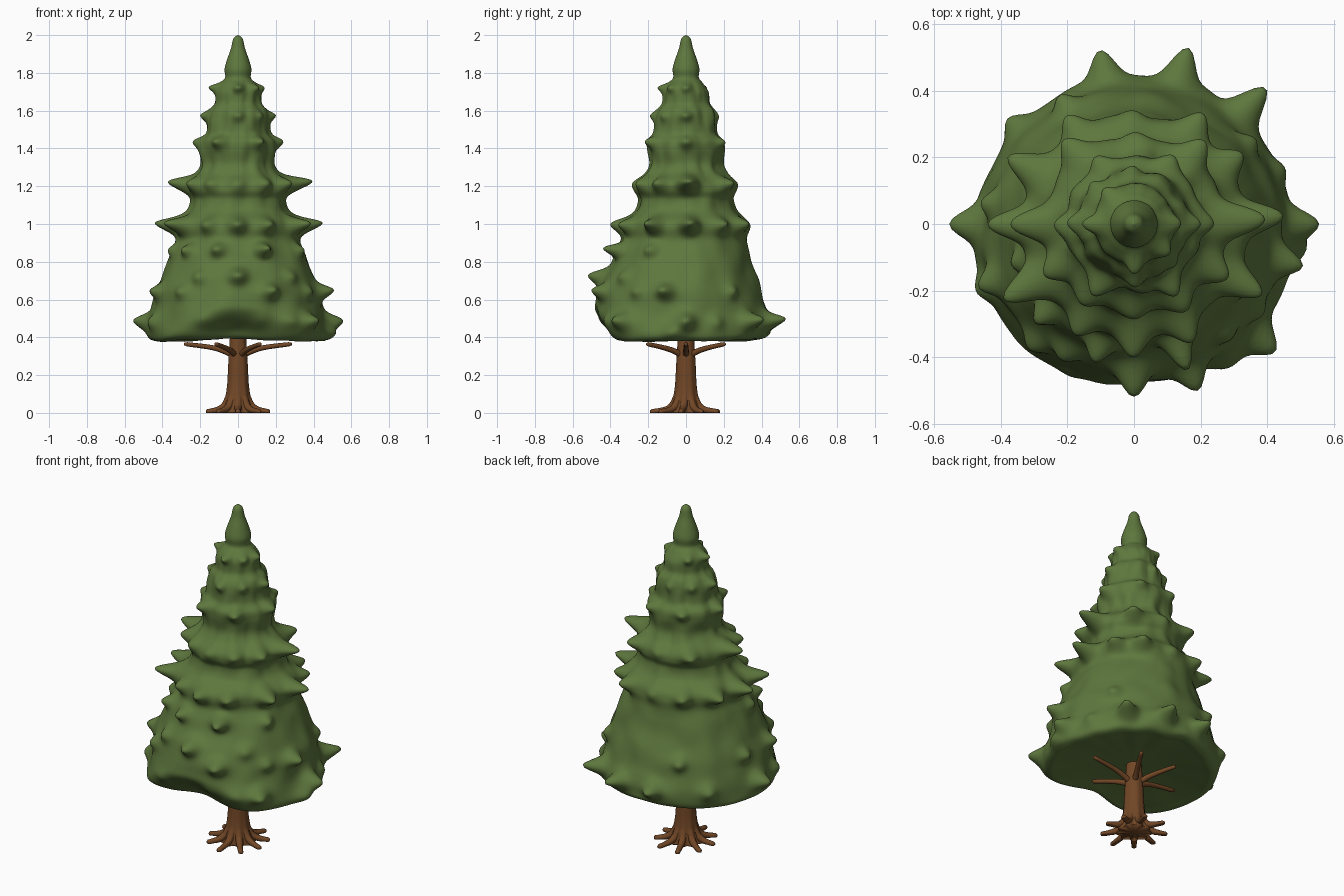
import bpy, bmesh, math
from mathutils import Vector, noise

if "Cube" in bpy.data.objects:
    bpy.data.objects.remove(bpy.data.objects["Cube"])


def material(name, rgb):
    m = bpy.data.materials.new(name)
    m.diffuse_color = (*rgb, 1)
    m.use_nodes = True
    m.node_tree.nodes["Principled BSDF"].inputs["Base Color"].default_value = m.diffuse_color
    return m


green = material("pine green", (0.112, 0.185, 0.047))
brown = material("bark brown", (0.165, 0.062, 0.019))


def finish(bm, name, mat):
    bmesh.ops.recalc_face_normals(bm, faces=bm.faces)
    me = bpy.data.meshes.new(name)
    bm.to_mesh(me)
    bm.free()
    me.materials.append(mat)
    for p in me.polygons:
        p.use_smooth = True
    ob = bpy.data.objects.new(name, me)
    bpy.context.collection.objects.link(ob)
    return ob


def loft(bm, rings):
    """Skin a list of closed rings of points and cap both ends."""
    vr = [[bm.verts.new(p) for p in ring] for ring in rings]
    n = len(vr[0])
    for a, b in zip(vr, vr[1:]):
        for j in range(n):
            k = (j + 1) % n
            bm.faces.new((a[j], a[k], b[k], b[j]))
    for ring in (vr[0], vr[-1]):
        c = bm.verts.new(sum((v.co for v in ring), Vector()) / n)
        for j in range(n):
            bm.faces.new((ring[j], ring[(j + 1) % n], c))


def catmull(pts, steps):
    """Smooth path through a few points."""
    p = [Vector(q) for q in pts]
    p = [p[0]] + p + [p[-1]]
    out = []
    for i in range(1, len(p) - 2):
        a, b, c, d = p[i - 1:i + 3]
        for s in range(steps):
            t = s / steps
            out.append(0.5 * (2 * b + (c - a) * t + (2 * a - 5 * b + 4 * c - d) * t * t
                              + (3 * b - a - 3 * c + d) * t ** 3))
    return out + [p[-1]]


def clamp(x):
    x = max(0, min(1, x))
    return x * x * (3 - 2 * x)


# ---- Foliage: tiered profile (radius, height), underside first ----
STEPS, SIDES = 8, 208
UNDER = 3 * STEPS
profile = catmull([
    (0.01, 0.42), (0.2, 0.41), (0.38, 0.385), (0.44, 0.378), (0.472, 0.405),
    (0.468, 0.48), (0.445, 0.58), (0.425, 0.66), (0.39, 0.75), (0.36, 0.83),
    (0.33, 0.91), (0.325, 0.97), (0.31, 1.02), (0.265, 1.075), (0.25, 1.13),
    (0.262, 1.175), (0.252, 1.22), (0.212, 1.27), (0.192, 1.32), (0.202, 1.39),
    (0.198, 1.44), (0.17, 1.48), (0.162, 1.55), (0.15, 1.60), (0.124, 1.64),
    (0.118, 1.70), (0.09, 1.745), (0.068, 1.775), (0.071, 1.82), (0.058, 1.87),
    (0.037, 1.93), (0.025, 1.98), (0.003, 2.0)], STEPS)

# Branch tips per tier: height, tip width, then (angle, tip radius)
lower_tiers = [
    (0.42, 0.050, [(-8, .52)]),
    (0.48, 0.042, [(0, .56), (180, .56), (46, .57), (73, .55), (101, .53), (140, .49),
                   (-42, .57), (-57, .51), (-75, .47), (-112, .50), (-157, .52), (20, .49)]),
    (0.64, 0.036, [(-14, .52), (-69, .53), (-130, .49), (-158, .50), (172, .47),
                   (-35, .48), (35, .45), (120, .45)]),
    (0.72, 0.038, [(-90, .52), (-118, .47), (-50, .46)]),
    (0.86, 0.032, [(-106, .43), (-70, .47), (-135, .42), (-30, .40), (-162, .39)]),
]
upper_tiers = [
    (0.99, 0.038, [(3, .45), (-29, .44), (-64, .40), (-90, .40), (-118, .38), (-150, .45),
                   (180, .44), (152, .43), (122, .38), (90, .34), (58, .38), (33, .39)]),
    (1.21, 0.038, [(2, .39), (180, .37), (-58, .30), (-122, .29), (-90, .28), (-30, .32),
                   (-150, .31), (130, .33), (50, .33), (90, .28)]),
    (1.43, 0.030, [(0, .24), (180, .24), (-60, .25), (-120, .25), (60, .24), (120, .24)]),
    (1.57, 0.026, [(0, .20), (180, .20), (-90, .19), (90, .17), (-45, .18), (135, .18)]),
    (1.72, 0.022, [(0, .14), (180, .155), (-90, .15), (-40, .14), (130, .14)]),
]


def base_radius(a, r, z):
    # lower half bulges toward the front
    lean = clamp((1.1 - z) / 0.45) * min(1, r / 0.3)
    return r - 0.03 * math.sin(a) * lean


tips = []
for z, w, group in lower_tiers + upper_tiers:
    r0 = min(profile[UNDER:], key=lambda p: abs(p.y - z)).x
    for deg, tip in group:
        a = math.radians(deg)
        tips.append((a, z, w, max(0.015, tip - base_radius(a, r0, z))))

rings = []
for i, p in enumerate(profile):
    r, z = p
    near = [t for t in tips if abs(t[1] - z) < 0.14]
    ring = []
    for j in range(SIDES):
        a = 2 * math.pi * j / SIDES
        c, s = math.cos(a), math.sin(a)
        out = 0
        for ta, tz, w, h in near:
            da = (a - ta + math.pi) % (2 * math.pi) - math.pi
            if abs(da) > 1:
                continue
            x, dz = da * max(r, 0.05), z - tz
            d2 = (x * x + dz * dz) / (w * w)
            wide = (x * x / 5 + dz * dz / 1.5) / (w * w)
            out += h * (0.82 * math.exp(-d2) + 0.18 * math.exp(-wide))
        wob = noise.noise(Vector((3 * c, 3 * s, z * 7)))
        out += 0.016 * clamp((r - 0.05) / 0.15) * wob
        if i < UNDER:
            out *= (r / 0.46) ** 3
        rr = base_radius(a, r, z) + out
        # tips curl upward
        zz = z + 0.12 * max(out, 0) * (i >= UNDER)
        # wavy hem with an arched notch at the front, lifted slightly at the back
        edge = min(1, r / 0.4) ** 2
        hem = math.exp(-((z - 0.39) / 0.07) ** 2) * edge
        da = (a + math.pi / 2 + math.pi) % (2 * math.pi) - math.pi
        notch = math.exp(-(da / 0.55) ** 2)
        arch = 0.57 - 0.14 * min(1, abs(da) / 0.8) ** 2
        rr -= 0.15 * notch * clamp((arch - z) / 0.17) * edge
        zz += hem * (0.02 * notch + 0.018 * max(0, s) ** 4 + 0.012 * wob)
        ring.append((rr * c, rr * s, zz))
    rings.append(ring)
bm = bmesh.new()
loft(bm, rings)
finish(bm, "foliage", green)


# ---- Wood ----
def tube(bm, pts, r0, r1, sides=12):
    """Tapered limb along a smooth path, kept above the ground."""
    path = catmull(pts, 6)
    n = len(path) - 1
    rings = []
    for i, c in enumerate(path):
        d = (path[min(i + 1, n)] - path[max(i - 1, 0)]).normalized()
        u = d.cross(Vector((0, 0, 1))).normalized()
        v = u.cross(d)
        t = i / n
        r = (r0 + (r1 - r0) * t) * (0.6 if i == n else 1)
        ring = [c + r * (u * math.cos(2 * math.pi * k / sides)
                         + v * math.sin(2 * math.pi * k / sides)) for k in range(sides)]
        rings.append([Vector((q.x, q.y, max(q.z, 0))) for q in ring])
    loft(bm, rings)


# Trunk with a ribbed, flared foot
ROOTS = 9
START = -math.pi / 2
bm = bmesh.new()
rings = []
for r, z in catmull([(0.09, 0), (0.082, 0.03), (0.067, 0.08), (0.057, 0.15), (0.052, 0.25),
                     (0.046, 0.35), (0.04, 0.45)], 5):
    ring = []
    for j in range(72):
        a = 2 * math.pi * j / 72
        rr = r * (1 + (0.008 + 0.1 * math.exp(-z / 0.06)) * math.cos(ROOTS * (a - START)))
        ring.append((rr * math.cos(a), rr * math.sin(a), z))
    rings.append(ring)
loft(bm, rings)
finish(bm, "trunk", brown)

# Roots spreading over the ground
bm = bmesh.new()
for k in range(ROOTS):
    a = START + 2 * math.pi * k / ROOTS
    reach = 0.18 + 0.01 * math.cos(5 * k)
    c, s = math.cos(a), math.sin(a)
    tube(bm, [(x * c, x * s, z) for x, z in
              ((0.042, 0.09), (0.07, 0.04), (0.11, 0.016), (reach, 0.005))], 0.024, 0.013)
finish(bm, "roots", brown)

# Six bare branches below the foliage
bm = bmesh.new()
for k in range(6):
    a = math.pi * k / 3
    c, s = math.cos(a), math.sin(a)
    reach = 0.285 if k % 3 == 0 else 0.24
    tube(bm, [(x * c, x * s, z) for x, z in
              ((0.025, 0.305), (0.08, 0.33), (0.15, 0.348), (reach, 0.365))], 0.017, 0.011)
finish(bm, "lower_branches", brown)
